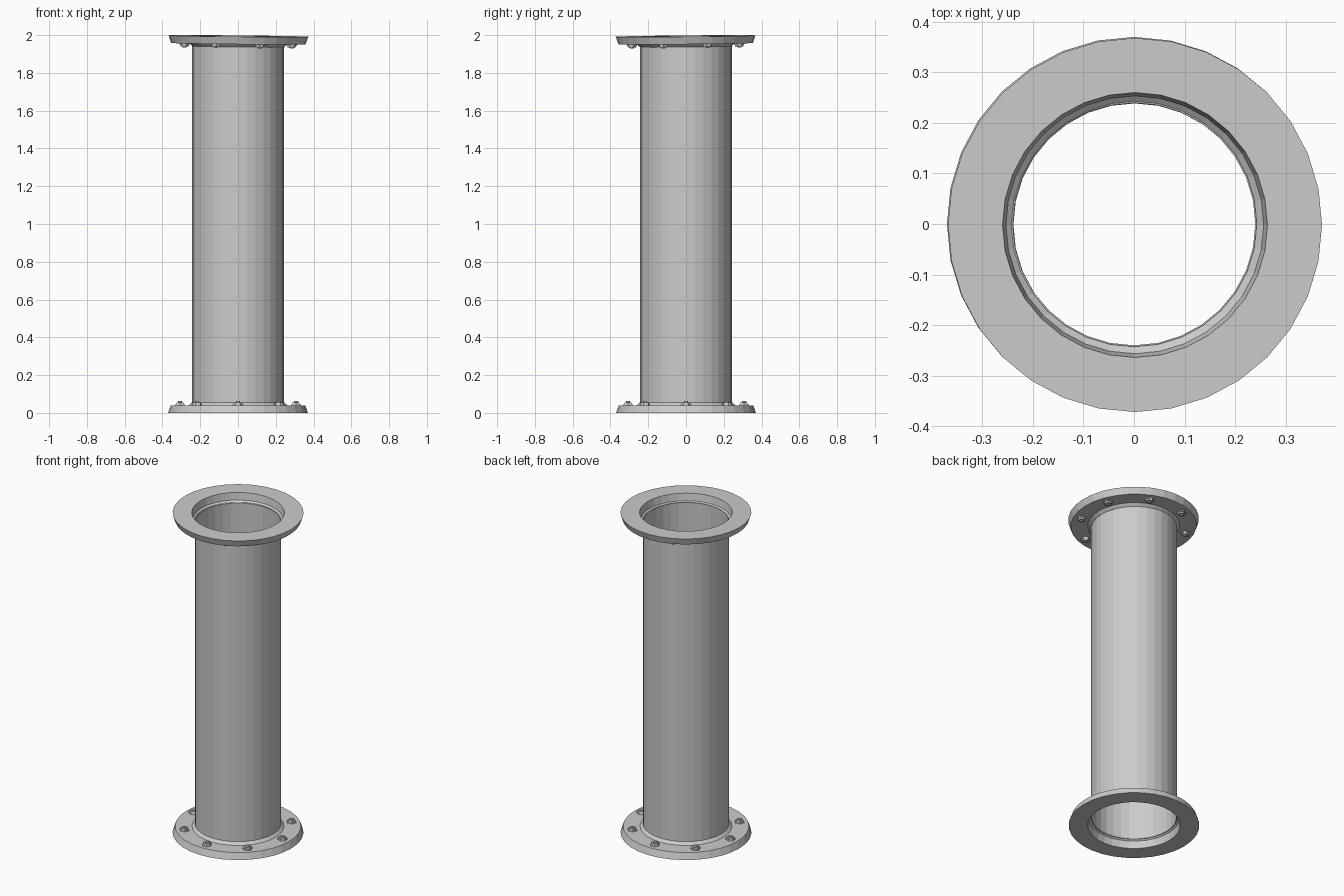
import bpy, bmesh
from math import sin, cos, pi, radians
from mathutils import Matrix

if "Cube" in bpy.data.objects:
    bpy.data.objects.remove(bpy.data.objects["Cube"])

SIDES = 32


def lathe(name, profile, matrix=Matrix(), sides=SIDES):
    """Spin a closed (radius, z) profile around the z axis with flat faces."""
    bm = bmesh.new()
    rings = [[bm.verts.new((r * cos(2 * pi * i / sides), r * sin(2 * pi * i / sides), z))
              for r, z in profile] for i in range(sides)]
    n = len(profile)
    for i in range(sides):
        a, b = rings[i], rings[(i + 1) % sides]
        for j in range(n):
            k = (j + 1) % n
            bm.faces.new((a[j], b[j], b[k], a[k]))
    bmesh.ops.recalc_face_normals(bm, faces=bm.faces)
    return finish(name, bm, matrix)


def finish(name, bm, matrix):
    mesh = bpy.data.meshes.new(name)
    bm.to_mesh(mesh)
    bm.free()
    obj = bpy.data.objects.new(name, mesh)
    bpy.context.collection.objects.link(obj)
    obj.matrix_world = matrix
    return obj


def bolts(name, matrix, start):
    """Eight hex nuts with a thin washer and a short threaded stub."""
    bm = bmesh.new()
    for i in range(8):
        a = start + i * pi / 4
        for r1, r2, z0, z1, seg in ((0.030, 0.027, 0.036, 0.046, 6),
                                    (0.024, 0.021, 0.044, 0.056, 6),
                                    (0.012, 0.010, 0.054, 0.062, 8)):
            m = (Matrix.Rotation(a, 4, 'Z')
                 @ Matrix.Translation((0.307, 0, (z0 + z1) / 2)))
            bmesh.ops.create_cone(bm, cap_ends=True, segments=seg, radius1=r1,
                                  radius2=r2, depth=z1 - z0, matrix=m)
    return finish(name, bm, matrix)


# Flange plate with tapered rim, weld collar outside and recessed lip inside
flange = [(0.262, 0), (0.370, 0), (0.356, 0.04), (0.260, 0.04),
          (0.243, 0.056), (0.240, 0.056), (0.255, 0.044)]

# Upper end is flipped over and sits very slightly askew
top = (Matrix.Translation((0.002, -0.002, 1.995))
       @ Matrix.Rotation(radians(0.55), 4, 'X') @ Matrix.Rotation(radians(0.55), 4, 'Y')
       @ Matrix.Rotation(pi, 4, 'X'))

# Main pipe
lathe("pipe", [(0.243, 0.05), (0.243, 1.945), (0.240, 1.945), (0.240, 0.05)])

# Flanges and their bolts
lathe("bottom_flange", flange)
bolts("bottom_bolts", Matrix(), 0)
lathe("top_flange", flange, top)
bolts("top_bolts", top, radians(23))
